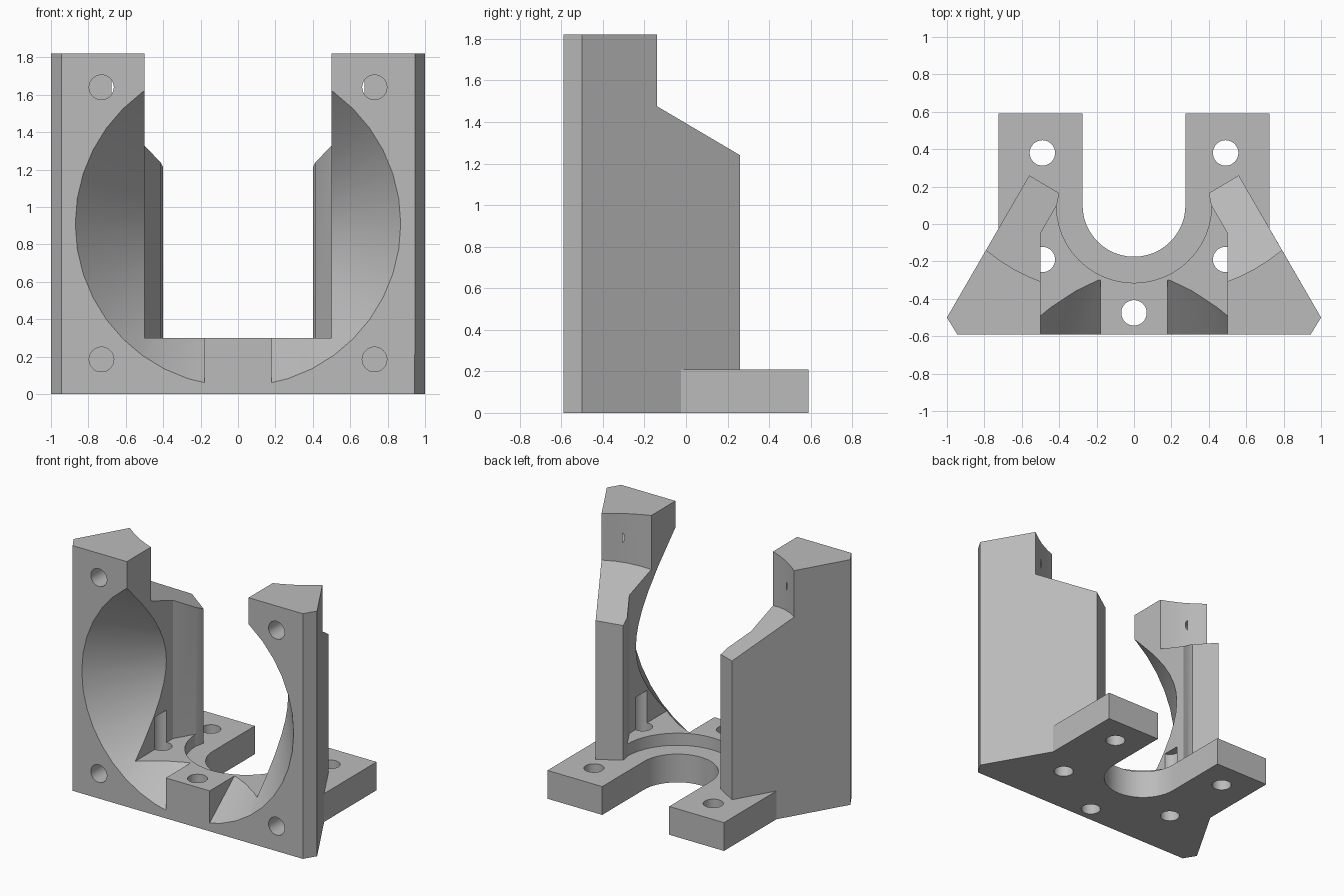
import bpy, bmesh, math
from mathutils import Matrix

if "Cube" in bpy.data.objects:
    bpy.data.objects.remove(bpy.data.objects["Cube"])

grey = bpy.data.materials.new("plain grey")
grey.use_nodes = True
GREY = (0.5, 0.5, 0.5, 1)
grey.diffuse_color = GREY
grey.node_tree.nodes["Principled BSDF"].inputs["Base Color"].default_value = GREY


def finish(name, bm):
    bmesh.ops.recalc_face_normals(bm, faces=bm.faces)
    mesh = bpy.data.meshes.new(name)
    bm.to_mesh(mesh)
    bm.free()
    mesh.materials.append(grey)
    obj = bpy.data.objects.new(name, mesh)
    bpy.context.collection.objects.link(obj)
    return obj


def prism(name, outline, bottom, top):
    """Upright prism; bottom may be a function of x, y. Outline uses x, y."""
    bm = bmesh.new()
    level = bottom if callable(bottom) else lambda x, y: bottom
    low = [bm.verts.new((x, y, level(x, y))) for x, y in outline]
    high = [bm.verts.new((x, y, top)) for x, y in outline]
    bm.faces.new(low)
    bm.faces.new(high)
    for i in range(len(low)):
        j = (i + 1) % len(low)
        bm.faces.new((low[i], low[j], high[j], high[i]))
    return finish(name, bm)


def cylinder(name, centre, r1, r2, depth, along_y=False, sides=32):
    bm = bmesh.new()
    bmesh.ops.create_cone(bm, cap_ends=True, segments=sides,
                          radius1=r1, radius2=r2, depth=depth)
    if along_y:
        bm.transform(Matrix.Rotation(-math.pi / 2, 4, "X"))
    bm.transform(Matrix.Translation(centre))
    return finish(name, bm)


def combine(target, tool, operation):
    mod = target.modifiers.new(operation, "BOOLEAN")
    mod.operation, mod.solver, mod.object = operation, "EXACT", tool
    graph = bpy.context.evaluated_depsgraph_get()
    mesh = bpy.data.meshes.new_from_object(target.evaluated_get(graph))
    target.modifiers.clear()
    target.data = mesh
    bpy.data.objects.remove(tool)


def mirrored(points, side):
    return [(side * x, y) for x, y in points]


def both(points):
    return points + mirrored(points, -1)[::-1]


# base plate with two rear arms
bracket = prism("fan_bracket", both([(0.945, -0.59), (1, -0.5), (0.725, -0.03),
                                     (0.725, 0.59)]), 0, 0.21)

# raised floor between the walls, recessed around the slot
floor = prism("raised_floor", both([(0.6, -0.59), (0.6, -0.05), (0.41, 0.1)]), 0, 0.3)
combine(floor, cylinder("recess", (0, 0.1, 0.71), 0.415, 0.415, 1, sides=48), "DIFFERENCE")
combine(bracket, floor, "UNION")

# splayed side walls, each with a front tower and a sloped rear shoulder
WALL = [(0.5, -0.59), (0.945, -0.59), (1, -0.5), (0.56, 0.26),
        (0.4, 0.165), (0.413, 0.1), (0.5, -0.05)]
SHOULDER = [(0.95, -0.05), (0.79, -0.14), (0.715, -0.196), (0.645, -0.24),
            (0.57, -0.278), (0.5, -0.307), (0.3, -0.38), (0.3, 0.5), (0.95, 0.5)]
for side in (-1, 1):
    wall = prism("side_wall", mirrored(WALL, side), 0, 1.82)
    slope = lambda x, y: 1.24 + 0.4 * (abs(x) - 0.56) - 0.358 * (y - 0.26)
    combine(wall, prism("shoulder", mirrored(SHOULDER, side), slope, 2.2), "DIFFERENCE")
    combine(bracket, wall, "UNION")

# rounded slot through the base
arc = [(0.275 * math.cos(a), 0.1 - 0.275 * math.sin(a))
       for a in (math.pi * i / 24 for i in range(25))]
combine(bracket, prism("slot", [(0.275, 0.8)] + arc + [(-0.275, 0.8)], -0.2, 0.6),
        "DIFFERENCE")

# conical air duct, leaving a solid block in the middle of the front edge
duct = cylinder("duct", (0, -0.06, 0.91), 0.894, 0, 1.12, along_y=True, sides=40)
combine(duct, prism("front_block", both([(0.18, -0.9), (0.18, 0.9)]), -0.2, 0.3),
        "DIFFERENCE")
combine(bracket, duct, "DIFFERENCE")

# upright screw holes
for x, y, top in ((0, -0.475, 0.5), (0.49, 0.38, 0.5), (-0.49, 0.38, 0.5),
                  (0.49, -0.19, 0.54), (-0.49, -0.19, 0.54)):
    combine(bracket, cylinder("hole", (x, y, top - 0.5), 0.068, 0.068, 1), "DIFFERENCE")

# blind screw holes in the front face
for x in (-0.73, 0.73):
    for z in (0.185, 1.64):
        combine(bracket, cylinder("hole", (x, -0.42, z), 0.066, 0.066, 0.4, along_y=True),
                "DIFFERENCE")

bpy.context.view_layer.objects.active = bracket
bracket.select_set(True)
bpy.ops.object.shade_smooth_by_angle(angle=math.radians(25))
